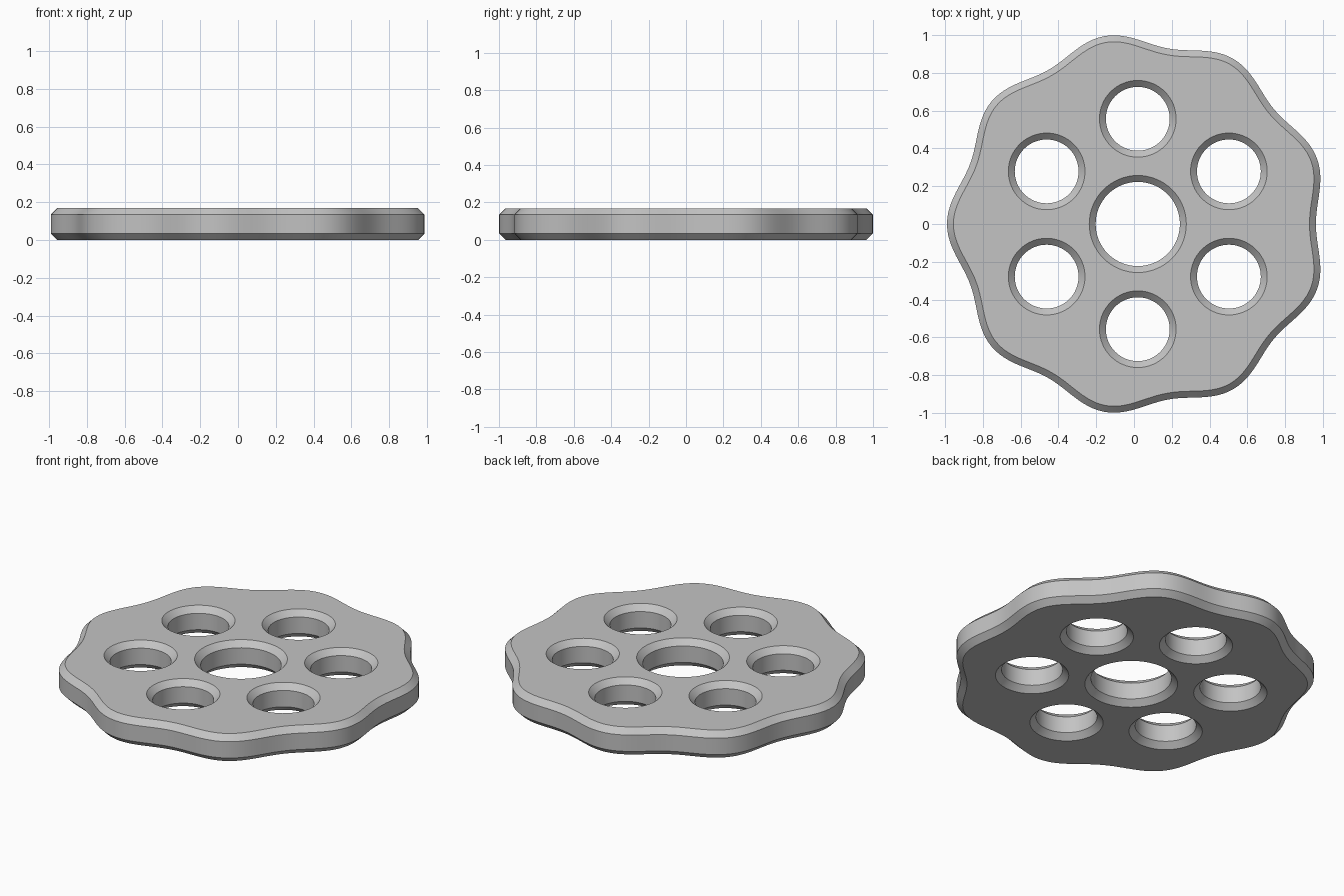
import bpy
import bmesh
from math import sin, cos, pi, radians
from mathutils import Vector

cube = bpy.data.objects.get("Cube")
if cube:
    bpy.data.objects.remove(cube, do_unlink=True)

THICK = 0.168
CHAMFER = 0.034
CENTRE_X = 0.02

grey = bpy.data.materials.new("plain grey")
grey.use_nodes = True
colour = (0.55, 0.55, 0.55, 1)
grey.diffuse_color = colour
grey.node_tree.nodes["Principled BSDF"].inputs["Base Color"].default_value = colour


def lobed_outline(count=216):
    """Nine shallow lobes around the rim, with one lobe pointing to -x."""
    pts = []
    for i in range(count):
        t = 2 * pi * i / count
        r = 0.9765 - 0.0335 * cos(9 * t)
        pts.append(Vector((CENTRE_X + r * cos(t), r * sin(t))))
    return pts


def circle(x, y, radius, count=64):
    return [Vector((x + radius * cos(2 * pi * i / count),
                    y + radius * sin(2 * pi * i / count))) for i in range(count)]


def offset(pts, dist):
    """Move a counter-clockwise loop outward along its normals."""
    out = []
    for i, p in enumerate(pts):
        d = (pts(i) if callable(pts) else pts[(i + 1) % len(pts)]) - pts[i - 1]
        out.append(p + Vector((d.y, -d.x)).normalized() * dist)
    return out


def add_wall(bm, pts, inset):
    """Chamfered wall of four rings; returns its bottom and top edges."""
    levels = [(0, inset), (CHAMFER, 0), (THICK - CHAMFER, 0), (THICK, inset)]
    rings = [[bm.verts.new((p.x, p.y, z)) for p in offset(pts, d)]
             for z, d in levels]
    n = len(pts)
    for low, high in zip(rings, rings[1:]):
        for i in range(n):
            j = (i + 1) % n
            bm.faces.new((low[i], low[j], high[j], high[i]))
    return [[bm.edges.get((ring[i], ring[i - 1])) for i in range(n)]
            for ring in (rings[0], rings[-1])]


bm = bmesh.new()

# Wavy rim, centre bore and ring of six smaller holes
walls = [add_wall(bm, lobed_outline(), -CHAMFER)]
walls.append(add_wall(bm, circle(CENTRE_X, 0, 0.223), CHAMFER))
for k in range(6):
    a = radians(30 + 60 * k)
    hole = circle(CENTRE_X + 0.557 * cos(a), 0.557 * sin(a), 0.169)
    walls.append(add_wall(bm, hole, CHAMFER))

# Flat bottom and top, filled around the holes
for side, normal in ((0, (0, 0, -1)), (1, (0, 0, 1))):
    edges = [e for wall in walls for e in wall[side]]
    bmesh.ops.triangle_fill(bm, edges=edges, use_beauty=True, normal=normal)
bmesh.ops.recalc_face_normals(bm, faces=bm.faces)

mesh = bpy.data.meshes.new("lobed_plate")
bm.to_mesh(mesh)
bm.free()
mesh.materials.append(grey)
plate = bpy.data.objects.new("lobed_plate", mesh)
bpy.context.collection.objects.link(plate)

# Smooth walls with crisp chamfer edges
bpy.ops.object.select_all(action="DESELECT")
plate.select_set(True)
bpy.context.view_layer.objects.active = plate
bpy.ops.object.shade_smooth_by_angle(angle=radians(30))
